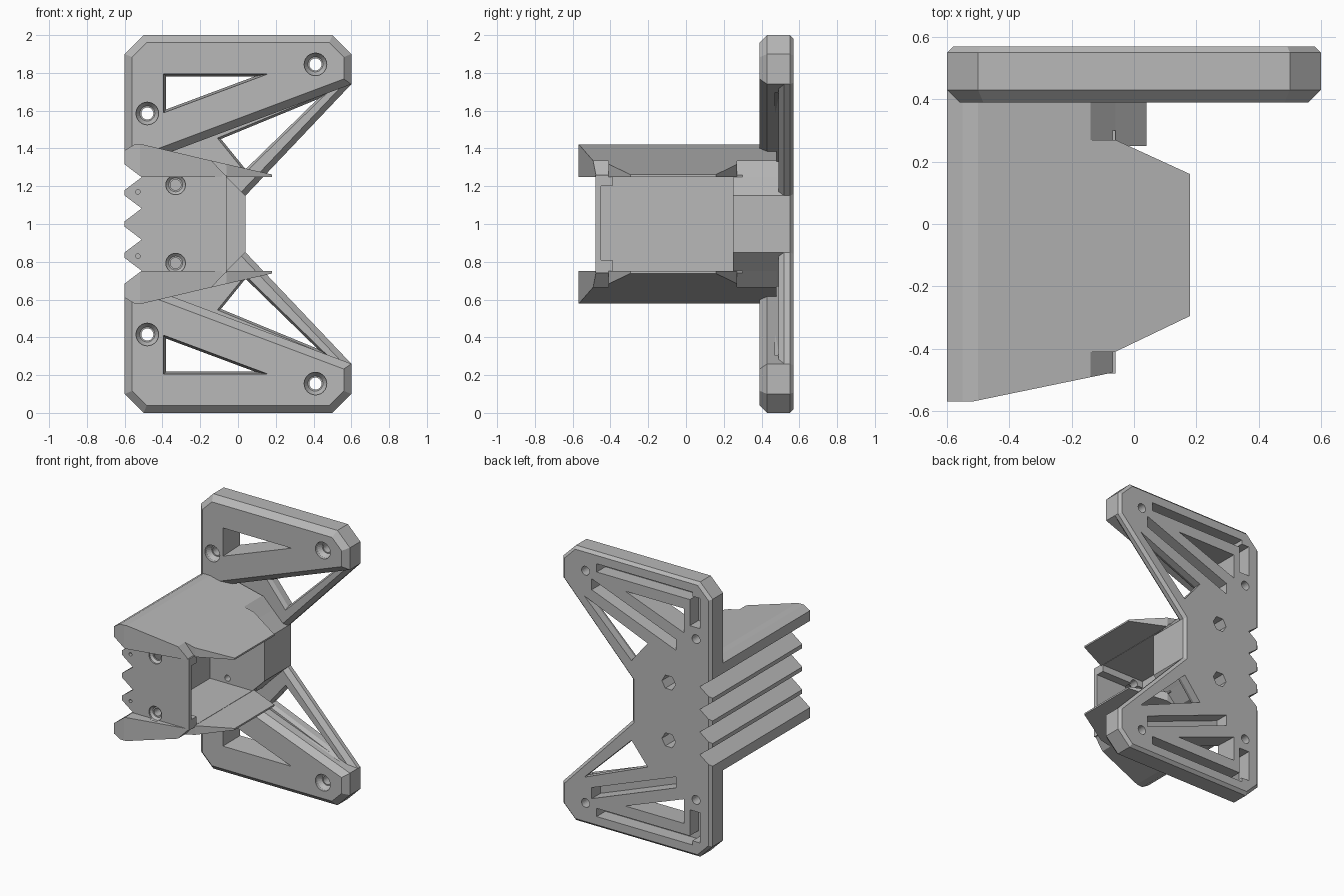
import bpy, bmesh, math
from mathutils import Vector

cube = bpy.data.objects.get("Cube")
if cube:
    bpy.data.objects.remove(cube, do_unlink=True)

grey = bpy.data.materials.new("plain grey")
grey.use_nodes = True
colour = (0.48, 0.48, 0.48, 1)
grey.diffuse_color = colour
grey.node_tree.nodes["Principled BSDF"].inputs["Base Color"].default_value = colour


def inset(poly, d):
    """Move every edge of a counter-clockwise polygon inwards by d."""
    out = []
    for i, p in enumerate(poly):
        a = (p - poly[i - 1]).normalized()
        b = (poly[(i + 1) % len(poly)] - p).normalized()
        na, nb = Vector((-a.y, a.x)), Vector((-b.y, b.x))
        out.append(p + (na + nb) * d / (1 + na.dot(nb)))
    return out


def prism(name, points, levels, side=1, plan=False):
    """Stack (position, inset) copies of an outline; side -1 mirrors about z = 1."""
    poly = [Vector(p) for p in points]
    if not plan:
        poly = [Vector((p.x, 1 + side * (p.y - 1))) for p in poly]
    area = sum(poly[i - 1].cross(poly[i]) for i in range(len(poly)))
    if area < 0:
        poly.reverse()
    bm = bmesh.new()
    rings = []
    for t, d in levels:
        ring = [(p.x, p.y, t) if plan else (p.x, t, p.y) for p in inset(poly, d)]
        rings.append([bm.verts.new(v) for v in ring])
    bm.faces.new(rings[0])
    bm.faces.new(rings[-1])
    for r, s in zip(rings, rings[1:]):
        for i in range(len(r)):
            bm.faces.new((r[i - 1], r[i], s[i], s[i - 1]))
    bmesh.ops.recalc_face_normals(bm, faces=bm.faces)
    mesh = bpy.data.meshes.new(name)
    bm.to_mesh(mesh)
    bm.free()
    mesh.materials.append(grey)
    obj = bpy.data.objects.new(name, mesh)
    bpy.context.collection.objects.link(obj)
    return obj


def combine(obj, other, operation):
    """Apply a boolean and discard the helper object."""
    other.hide_render = True
    mod = obj.modifiers.new("combine", "BOOLEAN")
    mod.operation, mod.object, mod.solver = operation, other, "EXACT"
    bpy.context.view_layer.objects.active = obj
    bpy.ops.object.modifier_apply(modifier=mod.name)
    bpy.data.objects.remove(other, do_unlink=True)
    return obj


def cut(obj, points, levels, side=1):
    combine(obj, prism("cutter", points, levels, side), "DIFFERENCE")


def rect(x0, x1, z0, z1):
    return [(x0, z0), (x1, z0), (x1, z1), (x0, z1)]


def circle(x, z, r, n=24):
    return [(x + r * math.cos(math.tau * i / n), z + r * math.sin(math.tau * i / n))
            for i in range(n)]


SIDES = (1, -1)

# Frame: thin web with the full outline, chamfered at front and back
top = [(-0.6, 1.9), (-0.5, 2), (0.5, 2), (0.6, 1.9), (0.6, 1.74), (0.04, 1.15)]
outline = top + [(x, 2 - z) for x, z in reversed(top)]
frame = prism("mounting_frame", outline, [(0.49, 0.03), (0.52, 0), (0.55, 0), (0.57, 0.02)])

# Thick arms at top and bottom
arm = [(-0.6, 1.29)] + top[:5]
for s in SIDES:
    combine(frame, prism("arm", arm, [(0.39, 0.04), (0.43, 0), (0.55, 0), (0.57, 0.02)], s),
            "UNION")

# Triangular windows, rear grooves and screw holes in the frame
for s in SIDES:
    cut(frame, [(-0.4, 1.8), (0.19, 1.8), (-0.4, 1.58)], [(0.3, 0), (0.6, 0.02)], s)
    cut(frame, [(0.42, 1.66), (0.04, 1.29), (-0.09, 1.45)],
        [(0.47, -0.02), (0.52, 0), (0.6, 0)], s)
    rear = [(0.47, 0), (0.6, 0)]
    cut(frame, [(0.36, 1.72), (0.36, 1.8), (-0.32, 1.54), (-0.32, 1.46)], rear, s)
    cut(frame, rect(-0.45, 0.32, 1.86, 1.92), rear, s)
    cut(frame, rect(-0.51, -0.43, 1.67, 1.89), rear, s)
    for x, z in ((0.41, 1.845), (-0.48, 1.585)):
        cut(frame, circle(x, z, 0.06), [(0.35, 0), (0.41, 0), (0.44, 0.02)], s)
        cut(frame, circle(x, z, 0.032), [(0.35, 0), (0.6, 0)], s)

# Holder: core block with a wider foot against the frame
holder = prism("holder", rect(-0.6, -0.06, 0.74, 1.26), [(-0.48, 0), (0.3, 0)])
foot = [(-0.6, 1.33), (-0.14, 1.33), (0.04, 1.15)]
foot += [(x, 2 - z) for x, z in reversed(foot)]
combine(holder, prism("foot", foot, [(0.25, 0), (0.53, 0)]), "UNION")

# Long cheeks with a slanted front, and flared tabs on their open side
cheek = [(-0.6, 1.25), (-0.6, 1.39), (-0.55, 1.42), (-0.5, 1.42), (-0.14, 1.335), (-0.06, 1.25)]
cheek_plan = [(-0.7, -0.57), (-0.52, -0.57), (-0.06, -0.475), (0.1, -0.475), (0.1, 0.48),
              (-0.7, 0.48)]
tab = [(-0.2, 1.25), (0.18, 1.25), (0.18, 1.262), (-0.2, 1.349)]
tab_plan = [(-0.3, -0.41), (-0.06, -0.41), (0.18, -0.295), (0.18, 0.16), (-0.06, 0.27),
            (-0.3, 0.27)]
for s in SIDES:
    for profile, plan in ((cheek, cheek_plan), (tab, tab_plan)):
        part = prism("cheek", profile, [(-0.6, 0), (0.5, 0)], s)
        combine(part, prism("plan", plan, [(-0.5, 0), (2.5, 0)], plan=True), "INTERSECT")
        combine(holder, part, "UNION")

# Open cavity behind the front plate, with a shallow slot in the plate
cut(holder, rect(-0.4, 0.1, 0.752, 1.248), [(-0.39, 0), (0.25, 0)])
cut(holder, rect(-0.4, 0.1, 0.81, 1.2), [(-0.45, 0), (-0.35, 0)])

# Holes in the front plate
for s in SIDES:
    cut(holder, circle(-0.33, 1.207, 0.052), [(-0.5, 0), (-0.47, 0), (-0.455, 0.015)], s)
    cut(holder, circle(-0.33, 1.207, 0.028), [(-0.5, 0), (-0.36, 0)], s)
    cut(holder, circle(-0.53, 1.17, 0.012, 12), [(-0.5, 0), (-0.4, 0)], s)

# Bolt holes, hexagonal nut pockets and toothed edge through both parts
for obj in (frame, holder):
    for s in SIDES:
        cut(obj, circle(-0.26, 1.21, 0.055, 6), [(0.45, 0), (0.6, 0)], s)
        cut(obj, circle(-0.26, 1.21, 0.022), [(0.2, 0), (0.6, 0)], s)
        for z in (1.0825, 1.2475):
            cut(obj, [(-0.51, z), (-0.62, z + 0.083), (-0.62, z - 0.083)],
                [(-0.7, 0), (0.7, 0)], s)
